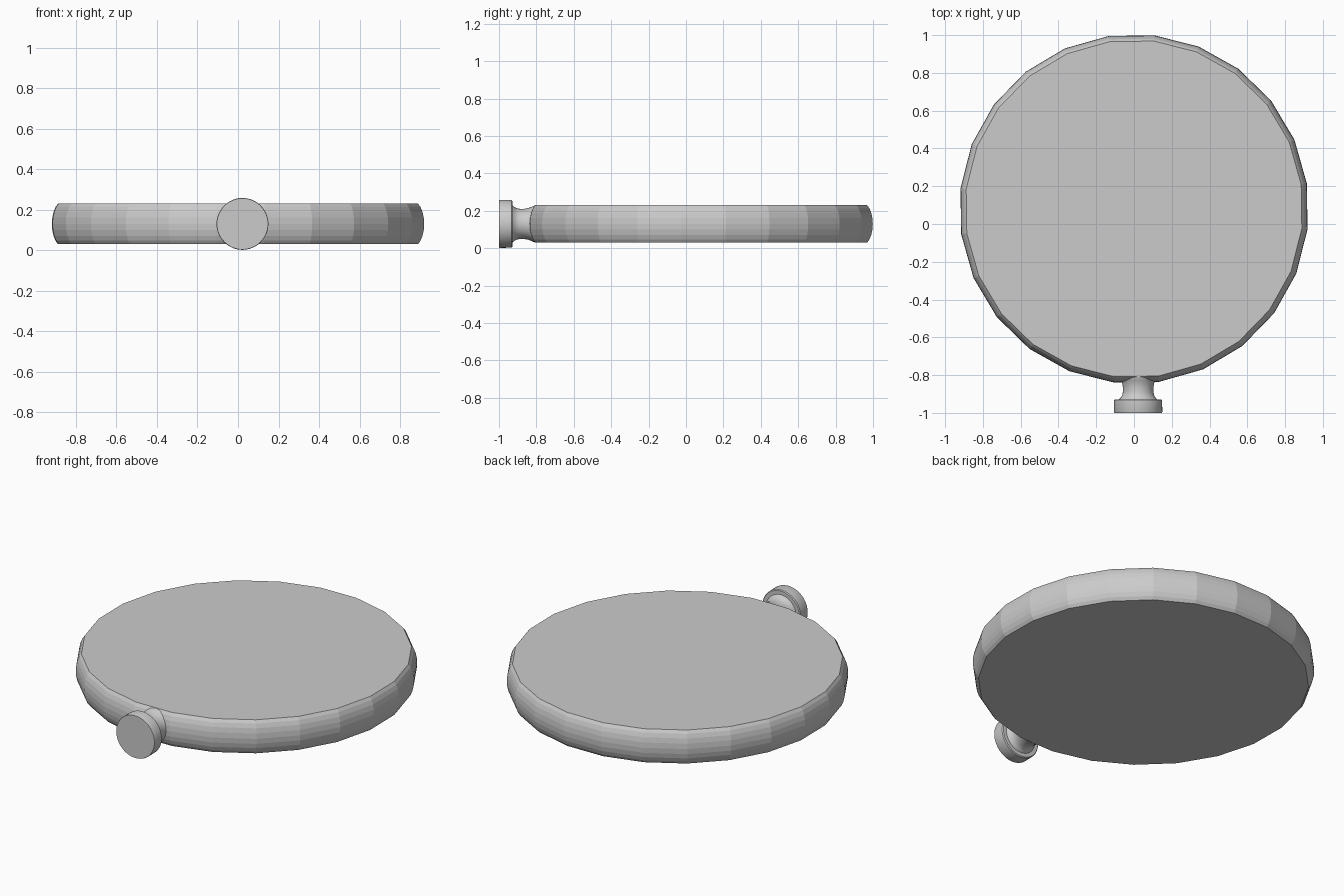
import bpy
import math
from mathutils import Matrix

cube = bpy.data.objects.get("Cube")
if cube:
    bpy.data.objects.remove(cube, do_unlink=True)

grey = bpy.data.materials.new("light grey")
grey.use_nodes = True
colour = (0.6, 0.6, 0.6, 1)
grey.diffuse_color = colour
grey.node_tree.nodes["Principled BSDF"].inputs["Base Color"].default_value = colour


def lathe(name, profile, sides, matrix, smooth_angle=None):
    """Closed solid turned around its own z axis from (radius, height) points."""
    verts, faces = [], []
    for r, z in profile:
        for i in range(sides):
            a = math.tau * i / sides
            verts.append((r * math.cos(a), r * math.sin(a), z))
    for k in range(len(profile) - 1):
        for i in range(sides):
            j = (i + 1) % sides
            faces.append((k * sides + i, k * sides + j,
                          (k + 1) * sides + j, (k + 1) * sides + i))
    faces.append(tuple(reversed(range(sides))))
    faces.append(tuple(range(len(verts) - sides, len(verts))))
    mesh = bpy.data.meshes.new(name)
    mesh.from_pydata(verts, [], faces)
    mesh.transform(matrix)
    mesh.materials.append(grey)
    obj = bpy.data.objects.new(name, mesh)
    bpy.context.collection.objects.link(obj)
    if smooth_angle:
        bpy.ops.object.select_all(action='DESELECT')
        obj.select_set(True)
        bpy.context.view_layer.objects.active = obj
        bpy.ops.object.shade_smooth_by_angle(angle=math.radians(smooth_angle))
    return obj


# Flat disc with a bulging, faceted rim
rim = []
for k in range(9):
    t = math.radians(-90 + 180 * k / 8) * 0.72
    rim.append((0.872 + 0.053 * math.cos(t), 0.13 + 0.1 * math.sin(t) / math.sin(math.pi * 0.36)))
lathe("disc", rim, 24,
      Matrix.Translation((0, 0.08, 0)) @ Matrix.Rotation(math.radians(8.3), 4, 'Z'))

# Knob axis points from the disc towards the front
knob = Matrix.Translation((0.022, 0, 0.13)) @ Matrix.Rotation(math.pi / 2, 4, 'X')

# Neck with flared ends
neck = [(0.1, 0.78), (0.098, 0.812), (0.09, 0.828), (0.084, 0.845), (0.081, 0.865),
        (0.081, 0.89), (0.084, 0.905), (0.091, 0.918), (0.104, 0.932)]
lathe("knob_neck", neck, 32, knob, 40)

# Round end cap
lathe("knob_cap", [(0.122, 0.928), (0.127, 0.933), (0.128, 0.995), (0.126, 1.0)], 48, knob, 40)
